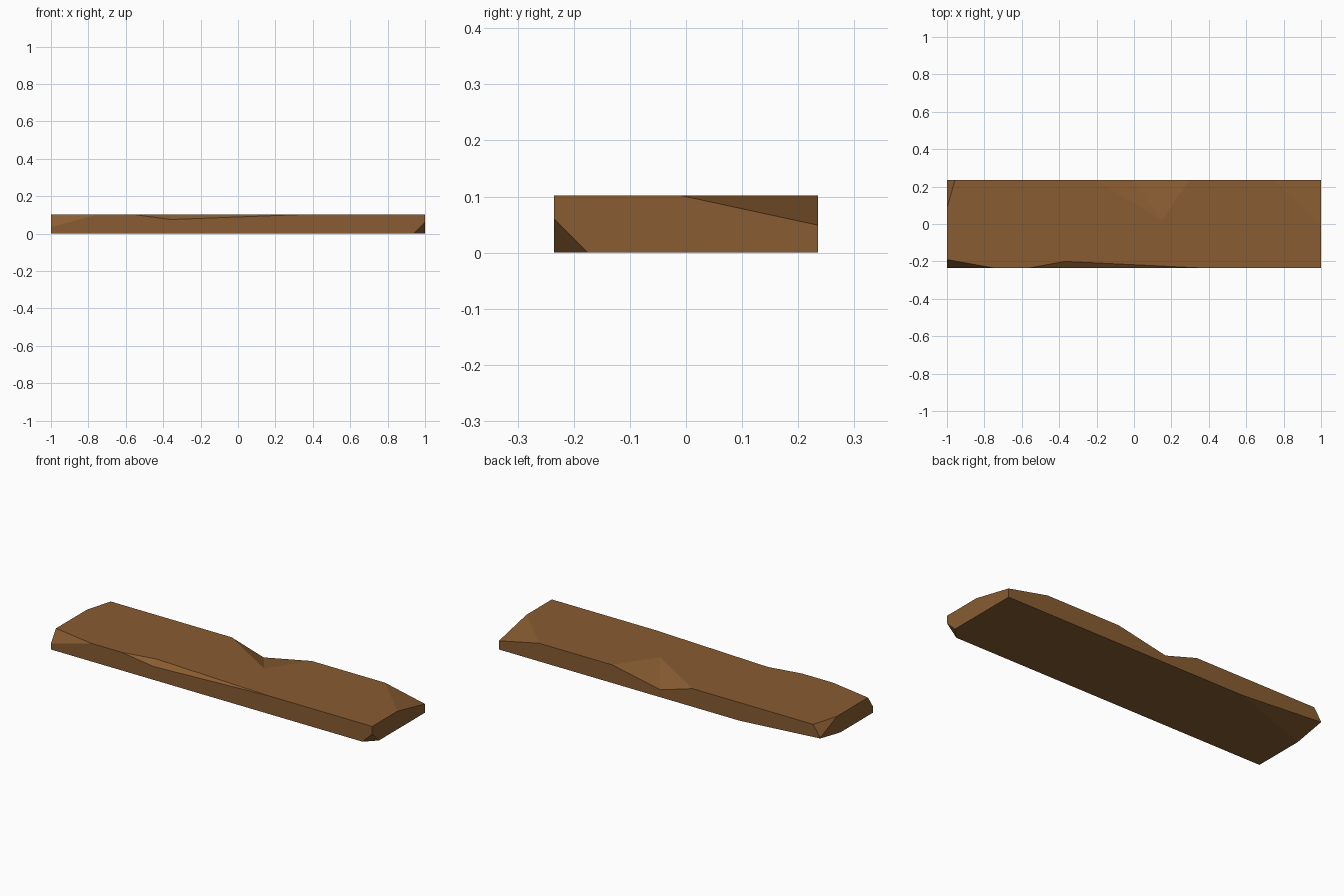
import bpy, bmesh
from mathutils import Vector

if "Cube" in bpy.data.objects:
    bpy.data.objects.remove(bpy.data.objects["Cube"])

X, Y, T = 1.0, 0.235, 0.102  # half length, half width, thickness

wood = bpy.data.materials.new("brown wood")
wood.diffuse_color = (0.25, 0.108, 0.032, 1)
wood.use_nodes = True
wood.node_tree.nodes["Principled BSDF"].inputs["Base Color"].default_value = wood.diffuse_color


def finish(name, bm):
    bmesh.ops.recalc_face_normals(bm, faces=bm.faces)
    mesh = bpy.data.meshes.new(name)
    bm.to_mesh(mesh)
    bm.free()
    mesh.materials.append(wood)
    obj = bpy.data.objects.new(name, mesh)
    bpy.context.collection.objects.link(obj)
    return obj


def chip_corner(bm, corner, dx, dy, dz):
    """Slice a corner off, leaving the given distances along each edge."""
    c = Vector(corner)
    mid = Vector((0, 0, T / 2))
    s = [1 if m > v else -1 for m, v in zip(mid, c)]
    n = Vector((s[0] / dx, s[1] / dy, s[2] / dz))
    co = c + Vector((s[0] * dx, 0, 0))
    geom = bm.verts[:] + bm.edges[:] + bm.faces[:]
    cut = bmesh.ops.bisect_plane(bm, geom=geom, plane_co=co, plane_no=n,
                                 clear_inner=True)["geom_cut"]
    edges = [e for e in cut if isinstance(e, bmesh.types.BMEdge)]
    bmesh.ops.edgeloop_fill(bm, edges=edges)


def notch_edge(plank, a, b, c, d):
    """Split a wedge out of a long edge: a, b on the edge, c on top, d on the side."""
    a, b, c, d = map(Vector, (a, b, c, d))
    m = (c + d) / 2
    bm = bmesh.new()
    pts = (2 * a - m, 2 * b - m, c + (c - d) / 2, d + (d - c) / 2)
    vs = [bm.verts.new(p) for p in pts]
    for i in range(4):
        bm.faces.new(vs[:i] + vs[i + 1:])
    cutter = finish("notch_cutter", bm)
    cutter.hide_render = True
    mod = plank.modifiers.new("notch", 'BOOLEAN')
    mod.operation, mod.solver, mod.object = 'DIFFERENCE', 'EXACT', cutter
    bpy.context.view_layer.objects.active = plank
    bpy.ops.object.modifier_apply(modifier=mod.name)
    bpy.data.objects.remove(cutter)


# plank body with broken corners
bm = bmesh.new()
bmesh.ops.create_cube(bm, size=1)
for v in bm.verts:
    v.co = (v.co.x * 2 * X, v.co.y * 2 * Y, (v.co.z + 0.5) * T)
chip_corner(bm, (-X, -Y, T), 0.25, 0.045, 0.068)
chip_corner(bm, (-X, Y, T), 0.043, 0.15, 0.065)
chip_corner(bm, (X, Y, T), 0.25, 0.245, 0.053)
chip_corner(bm, (X, -Y, 0), 0.06, 0.06, 0.06)
chip_corner(bm, (-X, Y, 0), 0.50, 0.178, 0.034)
plank = finish("wooden_plank", bm)

# splintered notches in the back and front top edges
notch_edge(plank, (-0.205, Y, T), (0.295, Y, T), (0.15, 0.02, T), (-0.005, Y, 0.042))
notch_edge(plank, (-0.56, -Y, T), (0.36, -Y, T), (-0.37, -0.20, T), (-0.36, -Y, 0.075))
